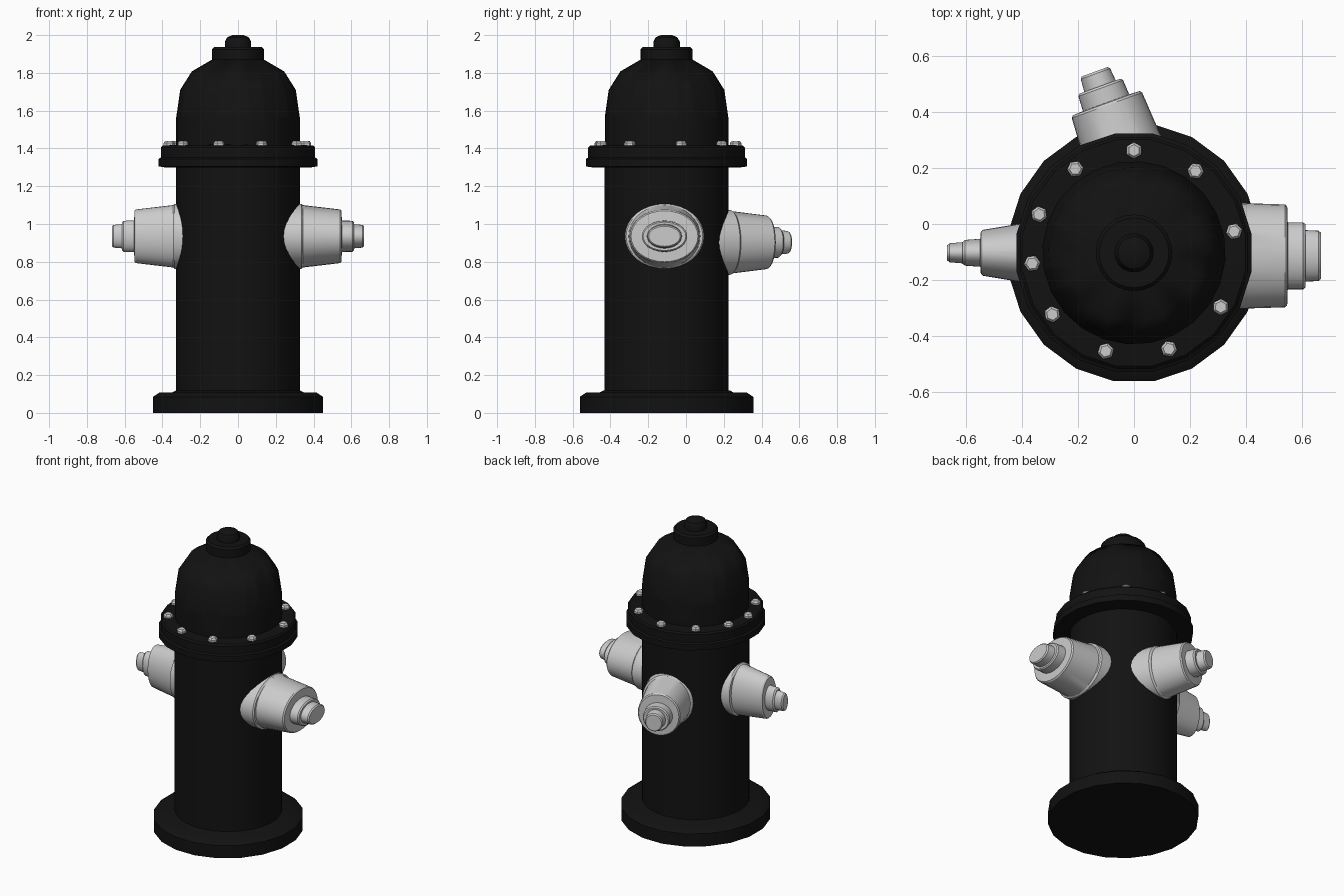
import bpy, bmesh
from math import sin, cos, pi, radians
from mathutils import Matrix, Vector

cube = bpy.data.objects.get("Cube")
if cube:
    bpy.data.objects.remove(cube, do_unlink=True)

AXIS_Y = -0.103


def material(name, value):
    m = bpy.data.materials.new(name)
    m.use_nodes = True
    colour = (value, value, value, 1)
    m.diffuse_color = colour
    m.node_tree.nodes["Principled BSDF"].inputs["Base Color"].default_value = colour
    return m


black = material("black_paint", 0.006)
grey = material("light_grey_metal", 0.6)


def loft(rings, sides, start=0.0):
    """Closed solid through elliptical rings (height, x radius, y radius)."""
    bm = bmesh.new()
    loops = []
    for h, rx, ry in rings:
        angles = [start + 2 * pi * i / sides for i in range(sides)]
        loops.append([bm.verts.new((rx * cos(a), ry * sin(a), h)) for a in angles])
    rows = []
    for a, b in zip(loops, loops[1:]):
        rows.append([bm.faces.new((a[i], a[(i + 1) % sides], b[(i + 1) % sides], b[i]))
                     for i in range(sides)])
    bm.faces.new(loops[0][::-1])
    bm.faces.new(loops[-1])
    return bm, rows


def finish(bm, name, mat, matrix, sharp=35):
    bmesh.ops.recalc_face_normals(bm, faces=bm.faces)
    mesh = bpy.data.meshes.new(name)
    bm.to_mesh(mesh)
    bm.free()
    mesh.materials.append(mat)
    ob = bpy.data.objects.new(name, mesh)
    bpy.context.collection.objects.link(ob)
    ob.matrix_world = matrix
    bpy.ops.object.select_all(action='DESELECT')
    ob.select_set(True)
    bpy.context.view_layer.objects.active = ob
    bpy.ops.object.shade_smooth_by_angle(angle=radians(sharp))
    return ob


centre = Matrix.Translation((0, AXIS_Y, 0))


def turned(name, profile, sides, start=0.0, squash=1.0):
    bm, _ = loft([(z, r * squash, r) for r, z in profile], sides, start)
    return finish(bm, name, black, centre)


# Base plate, barrel and bolted flange
turned("base_plate", [(0.465, 0), (0.465, 0.085), (0.43, 0.108), (0.36, 0.108), (0.34, 0.118)],
       20, radians(9), 0.98)
turned("barrel", [(0.328, 0.05), (0.328, 1.35)], 40)
turned("flange", [(0.40, 1.30), (0.432, 1.305), (0.432, 1.345), (0.42, 1.352),
                  (0.42, 1.405), (0.41, 1.415), (0.32, 1.42)], 20, radians(9), 0.985)

# Domed bonnet with eight recessed panels separated by ribs
bm, rows = loft([(z, r, r) for r, z in [(0.328, 1.40), (0.328, 1.565), (0.307, 1.71),
                                        (0.245, 1.808), (0.135, 1.872)]],
                24, radians(-90 - 4.5 - 15))
panels = [f for row in rows[1:] for i, f in enumerate(row) if i % 3 < 2]
bmesh.ops.inset_region(bm, faces=panels, thickness=0.01, depth=-0.014, use_even_offset=True)
finish(bm, "bonnet", black, centre)

# Cap disc and rounded operating nut
turned("cap_disc", [(0.137, 1.86), (0.137, 1.925), (0.125, 1.938)], 24)
turned("operating_nut", [(0.07, 1.93), (0.07, 1.965), (0.058, 1.988), (0.03, 2.0)], 20)

# Flange bolts, slightly unevenly spaced
for n, deg in enumerate((90, 53, 12, -32, -70, -106, -143, -174, 158, 125)):
    a = radians(deg)
    bm, _ = loft([(0, 0.03, 0.03), (0.016, 0.03, 0.03), (0.027, 0.021, 0.021)], 6, a)
    place = Matrix.Translation((0.366 * cos(a), AXIS_Y + 0.366 * sin(a), 1.413))
    finish(bm, f"flange_bolt_{n + 1}", grey, place, 20)

# Outlet stages: start, end, upright radius at start and at end
STAGES = [(0.20, 0.335, 0.174, 0.172), (0.345, 0.54, 0.165, 0.142),
          (0.55, 0.605, 0.083, 0.082), (0.612, 0.66, 0.064, 0.060)]


def outlet(name, origin, heading, widths):
    """Stepped outlet; widths give the sideways radii at each stage's ends."""
    rings = []
    for (d0, d1, r0, r1), (w0, w1) in zip(STAGES, widths):
        rings += [(d0, w0, r0), (d1, w1, r1), (d1 + 0.008, w1 - 0.007, r1 - 0.007)]
    bm, _ = loft(rings, 32)
    a = radians(heading)
    out, up = Vector((cos(a), sin(a), 0)), Vector((0, 0, 1))
    turn = Matrix((up.cross(out), up, out)).transposed().to_4x4()
    finish(bm, name, grey, Matrix.Translation(origin) @ turn, 30)


outlet("left_outlet", (0, -0.114, 0.935), 0,
       [(0.21, 0.21), (0.19, 0.184), (0.12, 0.12), (0.092, 0.09)])
outlet("right_outlet", (0, AXIS_Y, 0.935), 180,
       [(0.168, 0.14), (0.115, 0.082), (0.05, 0.046), (0.038, 0.034)])
outlet("rear_outlet", (0.088, -0.083, 0.903), 110,
       [(0.168, 0.16), (0.146, 0.134), (0.088, 0.085), (0.06, 0.056)])
